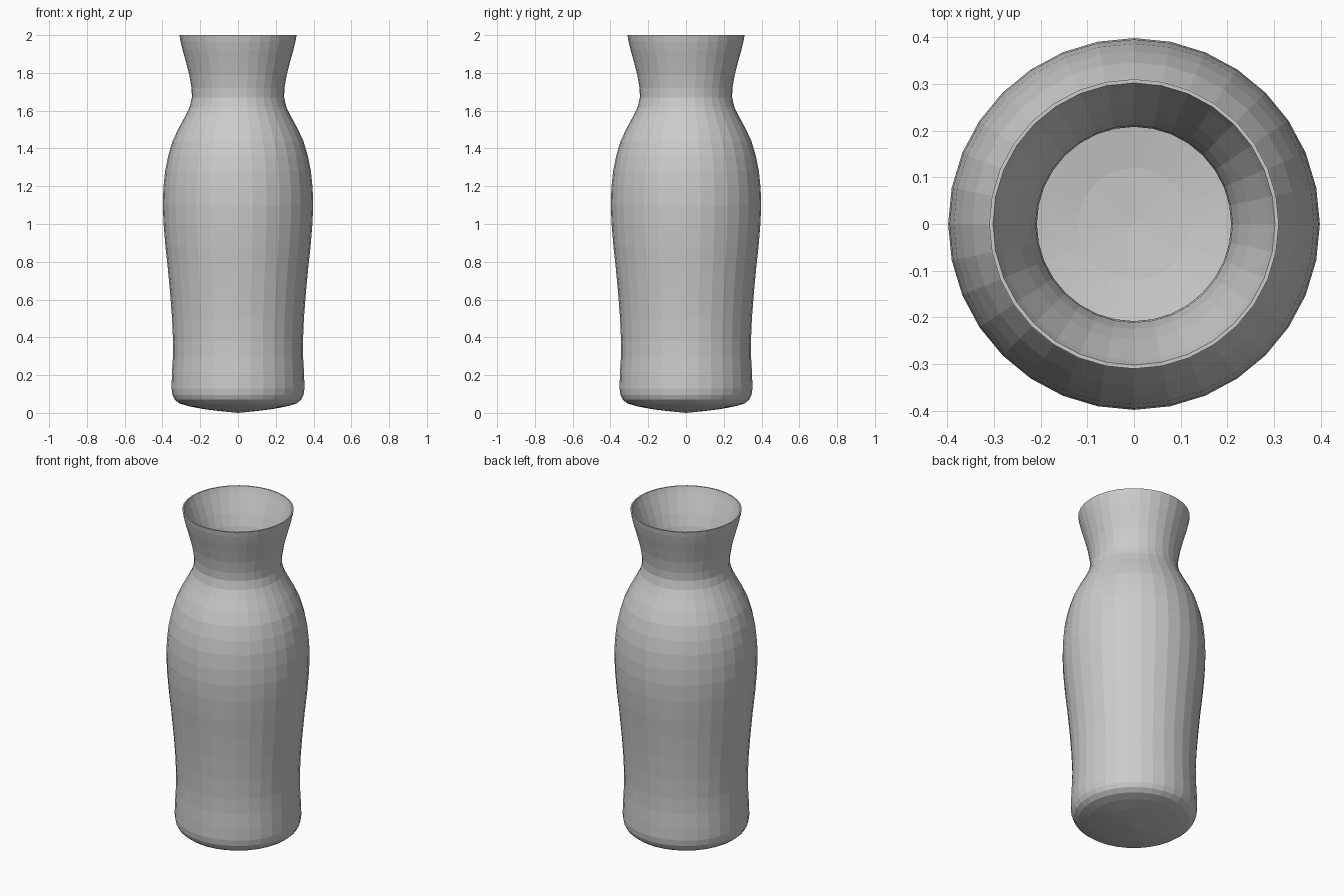
import bpy, bmesh
from math import tau

# outer profile (radius, height), base centre up to the rim
outer = [(0, 0.005), (0.1, 0.01), (0.18, 0.02), (0.26, 0.035), (0.31, 0.05), (0.335, 0.07),
         (0.347, 0.095), (0.352, 0.13), (0.35, 0.2), (0.345, 0.29), (0.344, 0.38),
         (0.349, 0.5), (0.359, 0.63), (0.371, 0.76), (0.384, 0.88), (0.394, 1.0),
         (0.398, 1.1), (0.395, 1.19), (0.386, 1.28), (0.37, 1.36), (0.346, 1.44),
         (0.313, 1.51), (0.28, 1.57), (0.256, 1.62), (0.244, 1.67), (0.246, 1.72),
         (0.258, 1.79), (0.276, 1.86), (0.293, 1.92), (0.305, 1.97), (0.31, 2.0)]
outer[0] = (0, 0)
# inner profile, rim down to the floor; the wall thins toward the lip
inner = [(0.302, 2.0), (0.292, 1.97), (0.272, 1.92), (0.248, 1.86), (0.225, 1.79),
         (0.211, 1.72), (0.208, 1.66), (0.221, 1.61), (0.249, 1.55), (0.283, 1.49),
         (0.315, 1.42), (0.339, 1.34), (0.356, 1.25), (0.363, 1.1), (0.357, 0.97),
         (0.342, 0.82), (0.326, 0.65), (0.314, 0.5), (0.309, 0.38), (0.311, 0.27),
         (0.317, 0.17), (0.312, 0.12), (0.29, 0.085), (0.23, 0.06), (0.12, 0.042), (0, 0.035)]

# vase body: closed profile spun into 32 flat-sided facets
bm = bmesh.new()
verts = [bm.verts.new((r, 0, z)) for r, z in outer + inner]
edges = [bm.edges.new(pair) for pair in zip(verts, verts[1:])]
bmesh.ops.spin(bm, geom=verts + edges, cent=(0, 0, 0), axis=(0, 0, 1),
               angle=tau, steps=32, use_merge=True)
bmesh.ops.remove_doubles(bm, verts=bm.verts, dist=0.0005)
bmesh.ops.recalc_face_normals(bm, faces=bm.faces)
mesh = bpy.data.meshes.new("vase")
bm.to_mesh(mesh)
bm.free()
vase = bpy.data.objects.new("vase", mesh)
bpy.context.collection.objects.link(vase)
